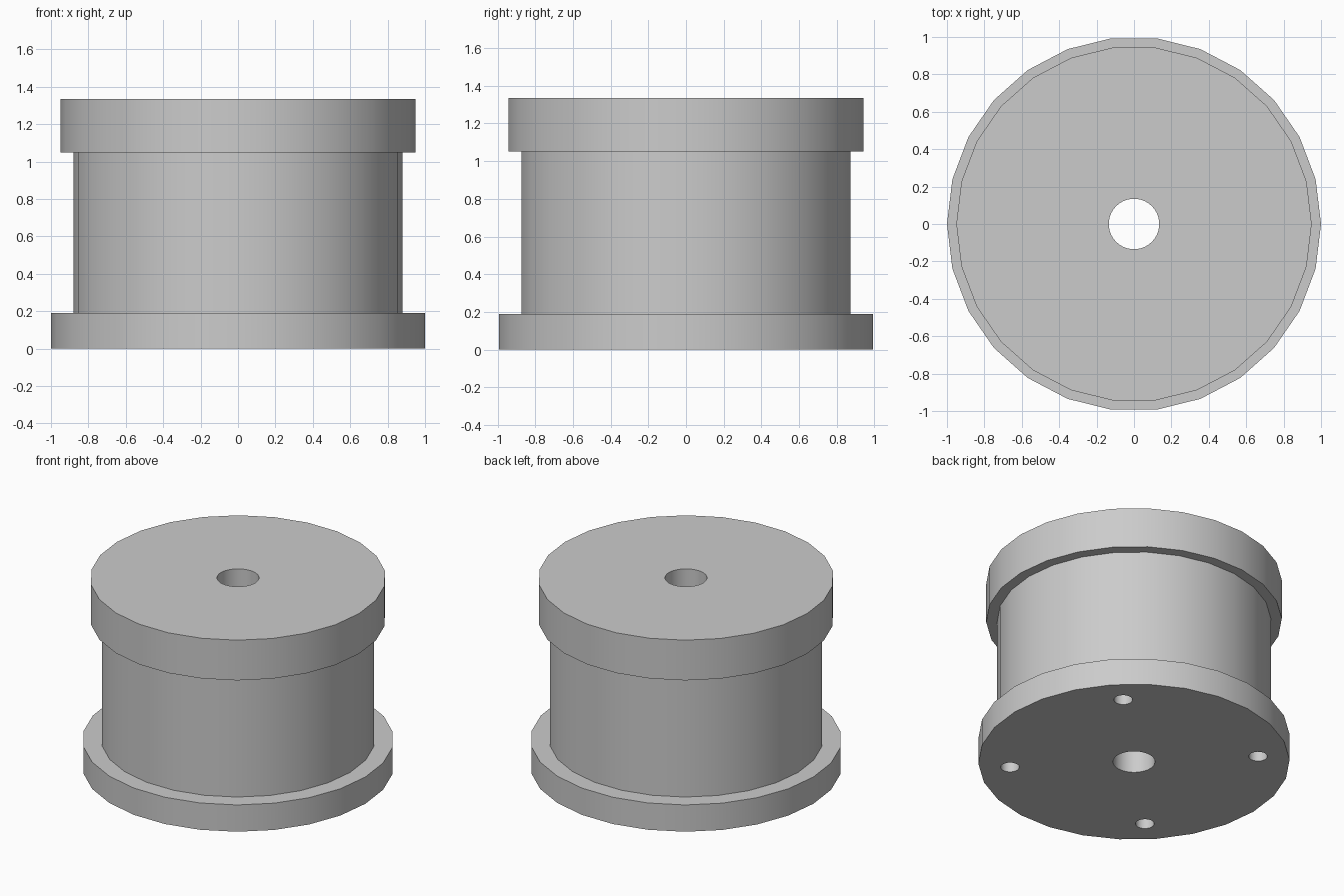
import bpy
import math

if "Cube" in bpy.data.objects:
    bpy.data.objects.remove(bpy.data.objects["Cube"])

SIDES = 26


def lathe(name, profile):
    """Revolve an (r, z) outline into a closed solid with a corner on +x."""
    verts = [(r * math.cos(2 * math.pi * i / SIDES), r * math.sin(2 * math.pi * i / SIDES), z)
             for r, z in profile for i in range(SIDES)]
    faces = [list(range(SIDES))[::-1]]
    for k in range(len(profile) - 1):
        a, b = k * SIDES, (k + 1) * SIDES
        for i in range(SIDES):
            j = (i + 1) % SIDES
            faces.append([a + i, a + j, b + j, b + i])
    top = (len(profile) - 1) * SIDES
    faces.append([top + i for i in range(SIDES)])
    mesh = bpy.data.meshes.new(name)
    mesh.from_pydata(verts, [], faces)
    obj = bpy.data.objects.new(name, mesh)
    bpy.context.collection.objects.link(obj)
    return obj


def drill(target, x, y, r, z0, z1, sides):
    """Cut a vertical round hole and discard the cutter."""
    bpy.ops.mesh.primitive_cylinder_add(vertices=sides, radius=r, depth=z1 - z0,
                                        location=(x, y, (z0 + z1) / 2))
    cutter = bpy.context.object
    cutter.hide_render = True
    mod = target.modifiers.new("hole", 'BOOLEAN')
    mod.operation = 'DIFFERENCE'
    mod.solver = 'EXACT'
    mod.object = cutter
    bpy.ops.object.select_all(action='DESELECT')
    bpy.context.view_layer.objects.active = target
    target.select_set(True)
    bpy.ops.object.modifier_apply(modifier=mod.name)
    bpy.data.objects.remove(cutter, do_unlink=True)


# Turned housing: base flange, drum and top cap in one solid
housing = lathe("flanged_housing", [
    (1.0, 0), (1.0, 0.19),
    (0.88, 0.19), (0.88, 1.05),
    (0.95, 1.05), (0.95, 1.335),
])

# Central bore
drill(housing, 0, 0, 0.135, -0.1, 1.5, 40)

# Four mounting holes in the underside
for k in range(4):
    a = math.radians(45 + 90 * k)
    drill(housing, 0.8 * math.cos(a), 0.8 * math.sin(a), 0.06, -0.1, 0.19 + 0.01, 24)

bpy.ops.object.shade_smooth_by_angle(angle=math.radians(30))
